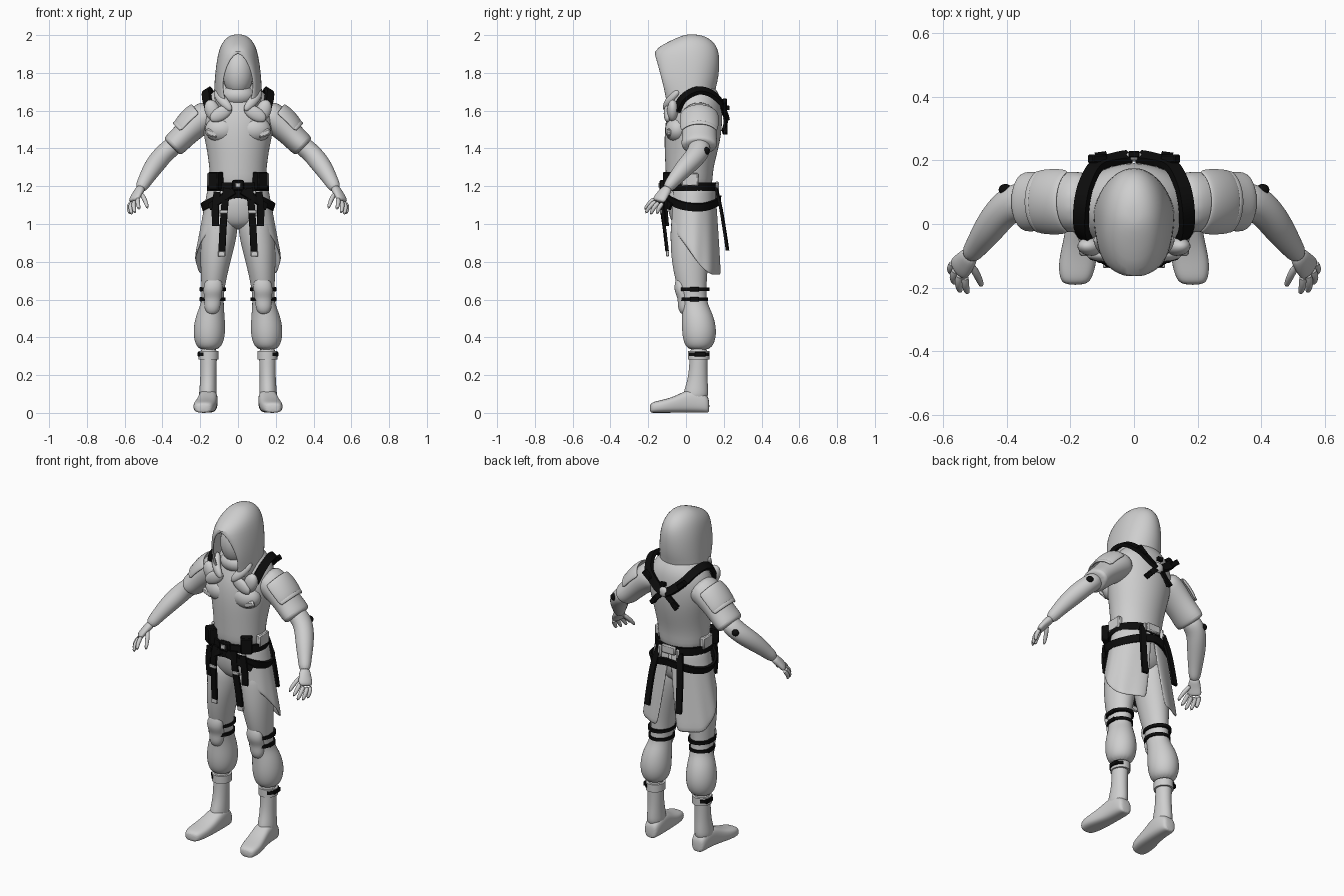
import bpy, bmesh
from math import sin, cos, pi, radians, copysign
from mathutils import Vector, Matrix

if "Cube" in bpy.data.objects:
    bpy.data.objects.remove(bpy.data.objects["Cube"])


def material(name, rgb):
    m = bpy.data.materials.new(name)
    m.use_nodes = True
    m.diffuse_color = (*rgb, 1)
    m.node_tree.nodes["Principled BSDF"].inputs["Base Color"].default_value = (*rgb, 1)
    return m


GREY = material("light grey cloth", (0.62, 0.62, 0.62))
BLACK = material("black strap", (0.004, 0.004, 0.004))
Y = Vector((0, 1, 0))


def finish(name, bm, mat, mirror=False, sub=0, thick=0, bevel=0):
    bmesh.ops.remove_doubles(bm, verts=bm.verts, dist=1e-5)
    bmesh.ops.recalc_face_normals(bm, faces=bm.faces)
    mesh = bpy.data.meshes.new(name)
    bm.to_mesh(mesh)
    bm.free()
    mesh.materials.append(mat)
    ob = bpy.data.objects.new(name, mesh)
    bpy.context.collection.objects.link(ob)
    bpy.ops.object.select_all(action="DESELECT")
    ob.select_set(True)
    bpy.context.view_layer.objects.active = ob
    bpy.ops.object.shade_smooth_by_angle(angle=radians(50))
    if thick:
        s = ob.modifiers.new("Thickness", "SOLIDIFY")
        s.thickness, s.offset = thick, 0
    if bevel:
        ob.modifiers.new("Bevel", "BEVEL").width = bevel
    if sub:
        s = ob.modifiers.new("Smooth", "SUBSURF")
        s.levels = s.render_levels = sub
    if mirror:
        ob.modifiers.new("Mirror", "MIRROR")
    return ob


def skin(name, rings, mat=GREY, closed=True, caps=True, **kw):
    """Join rings of points into a surface."""
    bm = bmesh.new()
    rows = [[bm.verts.new(p) for p in r] for r in rings]
    n = len(rows[0])
    for a, b in zip(rows, rows[1:]):
        for i in range(n if closed else n - 1):
            j = (i + 1) % n
            bm.faces.new((a[i], a[j], b[j], b[i]))
    if caps and closed:
        bm.faces.new(rows[0])
        bm.faces.new(rows[-1])
    return finish(name, bm, mat, **kw)


def oval(c, a, b, u=(1, 0, 0), v=(0, 1, 0), n=16, start=0, end=360, power=1):
    full = end - start == 360
    pts = []
    for i in range(n):
        t = radians(start + (end - start) * i / (n if full else n - 1))
        ca, sa = (copysign(abs(k) ** power, k) for k in (cos(t), sin(t)))
        pts.append(Vector(c) + Vector(u) * a * ca + Vector(v) * b * sa)
    return pts


def column(name, rows, **kw):
    """Upright loft; rows are x, y, z, half width, half depth."""
    return skin(name, [oval(r[:3], r[3], r[4]) for r in rows], sub=2, **kw)


def tangent(pts, i):
    return (pts[min(i + 1, len(pts) - 1)] - pts[max(i - 1, 0)]).normalized()


def tube(name, rows, mat=GREY, ref=Y, arc=(0, 360), sub=2, **kw):
    """Limb along a path; rows are x, y, z, radius along ref, radius across."""
    pts = [Vector(r[:3]) for r in rows]
    rings = []
    for i, r in enumerate(rows):
        t = tangent(pts, i)
        u = (ref - t * ref.dot(t)).normalized()
        rings.append(oval(pts[i], r[3], r[4], u, t.cross(u), 14, *arc))
    return skin(name, rings, mat, closed=arc[1] - arc[0] == 360, sub=sub, mirror=True, **kw)


def spline(pts, steps=5):
    pts = [Vector(p) for p in pts]
    p = [pts[0]] + pts + [pts[-1]]
    out = []
    for a, b, c, d in zip(p, p[1:], p[2:], p[3:]):
        for k in range(steps):
            t = k / steps
            out.append(b + (c - a) * t / 2 + (2 * a - 5 * b + 4 * c - d) * t * t / 2
                       + (3 * b - a - 3 * c + d) * t ** 3 / 2)
    return out + [pts[-1]]


def strap(name, pts, width, centre, mat=BLACK, thick=0.007, loop=False, mirror=True):
    """Flat strap facing away from a centre."""
    rings = []
    for i, p in enumerate(pts):
        t = (pts[1] - pts[-2]).normalized() if loop and i in (0, len(pts) - 1) else tangent(pts, i)
        n = p - Vector(centre)
        n = (n - t * n.dot(t)).normalized()
        w = t.cross(n) * width / 2
        n = n * thick
        rings.append([p + w + n, p - w + n, p - w - n, p + w - n])
    return skin(name, rings, mat, mirror=mirror, caps=not loop)


def belt(name, c, rx, ry, width, rise=lambda a: 0, mirror=False, mat=BLACK, arc=(0, 360)):
    angles = (radians(arc[0] + (arc[1] - arc[0]) * i / 36) for i in range(37))
    pts = [Vector((c[0] + rx * sin(a), c[1] + ry * cos(a), c[2] + rise(a))) for a in angles]
    return strap(name, pts, width, c, mat, loop=arc == (0, 360), mirror=mirror)


def box(name, c, size, mat=GREY, turn=0, axis="Y", mirror=True, bevel=0.006):
    bm = bmesh.new()
    bmesh.ops.create_cube(bm, size=1, matrix=Matrix.Translation(c)
                          @ Matrix.Rotation(radians(turn), 4, axis) @ Matrix.Diagonal((*size, 1)))
    return finish(name, bm, mat, mirror, bevel=bevel)


def ball(name, c, size, mat=GREY, turn=0, axis="Y", mirror=True):
    bm = bmesh.new()
    bmesh.ops.create_uvsphere(bm, u_segments=24, v_segments=14, radius=1,
                              matrix=Matrix.Translation(c) @ Matrix.Rotation(radians(turn), 4, axis)
                              @ Matrix.Diagonal((*size, 1)))
    return finish(name, bm, mat, mirror)


# Torso and pelvis
column("torso", [(0, .02, 1.15, .15, .125), (0, .015, 1.27, .152, .125), (0, .027, 1.38, .165, .143),
                 (0, .037, 1.48, .188, .155), (0, .045, 1.58, .2, .152), (0, .058, 1.66, .172, .132),
                 (0, .055, 1.71, .125, .11), (0, .04, 1.76, .08, .085)])
column("pelvis", [(0, .02, 1.2, .15, .12), (0, .025, 1.1, .168, .128), (0, .025, 1.02, .165, .112),
                  (0, .025, .97, .06, .07)])
ball("chest_muscle", (.085, -.045, 1.5), (.09, .066, .07))

# Head, mask and open hood
ball("face_mask", (0, -.025, 1.8), (.082, .085, .125), mirror=False)
ball("chin_collar", (0, -.02, 1.68), (.09, .075, .06), mirror=False)


def hood_ring(z, w, back, mid, front, edge):
    pts = []
    for i in range(-12, 13):
        a = abs(i) / 12
        if a <= .5:
            x, y = w * sin(a * pi), mid + (back - mid) * cos(a * pi)
        else:
            q = (a - .5) * pi
            x, y = edge + (w - edge) * cos(q), mid + (front - mid) * sin(q)
        pts.append((copysign(x, i), y, z))
    return pts


skin("hood", [hood_ring(*r) for r in [
    (1.6, .115, .15, .03, -.095, .055), (1.64, .125, .152, .03, -.1, .064), (1.69, .123, .145, .03, -.108, .074),
    (1.75, .12, .163, .03, -.122, .08), (1.81, .115, .172, .03, -.138, .067), (1.87, .107, .174, .03, -.154, .042),
    (1.915, .097, .168, .02, -.17, 0), (1.95, .084, .152, .02, -.115, 0), (1.982, .06, .118, .025, -.045, 0),
    (1.997, .03, .07, .03, -.005, 0), (1.999, 0, .03, .03, .03, 0)]], closed=False, thick=.01, sub=1)

# Cloth folds under the hood, lapels and chest tabs
tube("hood_fold", [(.115, -.035, 1.71, .02, .025), (.09, -.085, 1.66, .022, .028),
                   (.055, -.108, 1.625, .018, .024), (.035, -.112, 1.6, .008, .01)])
ball("lapel", (.09, -.098, 1.585), (.066, .02, .036), turn=32)
ball("lapel_edge", (.135, -.07, 1.6), (.04, .03, .06), turn=20)
box("chest_tab", (.14, -.09, 1.48), (.065, .022, .034), turn=-22, bevel=.008)

# Arms, sleeves and shoulder guards
tube("sleeve", [(.13, .065, 1.59, .095, .083), (.19, .07, 1.56, .1, .085), (.25, .07, 1.505, .094, .073),
                (.3, .071, 1.455, .094, .068), (.342, .07, 1.415, .1, .068), (.352, .07, 1.405, .08, .054)])
tube("forearm", [(.32, .075, 1.43, .06, .055), (.38, .07, 1.385, .062, .052), (.42, .035, 1.34, .056, .055),
                 (.46, -.02, 1.285, .05, .05), (.495, -.07, 1.225, .036, .038), (.52, -.105, 1.18, .03, .032)])
tube("shoulder_guard", [(.19, .07, 1.568, .1, .084), (.225, .07, 1.54, .105, .086), (.262, .07, 1.505, .103, .08),
                        (.285, .07, 1.48, .098, .072)], arc=(15, 165), thick=.012)
tube("sleeve_band", [(.27, .07, 1.49, .102, .082), (.288, .07, 1.472, .1, .079)], arc=(20, 160), thick=.012)
ball("elbow_stud", (.405, .108, 1.387), (.021, .018, .02), BLACK)

# Hands
tube("palm", [(.51, -.09, 1.195, .028, .026), (.53, -.118, 1.165, .036, .022), (.548, -.138, 1.135, .042, .02),
              (.555, -.147, 1.118, .036, .016)], ref=Vector((.6, .75, -.2)))
for label, root, mid, tip in [
        ("index", (.53, -.162, 1.138), (.532, -.195, 1.11), (.522, -.22, 1.075)),
        ("middle", (.548, -.155, 1.125), (.555, -.192, 1.095), (.545, -.215, 1.055)),
        ("ring", (.562, -.14, 1.118), (.572, -.172, 1.088), (.562, -.188, 1.048)),
        ("little", (.57, -.12, 1.115), (.58, -.145, 1.085), (.573, -.155, 1.052)),
        ("thumb", (.515, -.125, 1.165), (.49, -.165, 1.125), (.478, -.198, 1.08))]:
    tube(label + "_finger", [(*root, .013, .013), (*mid, .012, .012), (*tip, .009, .009)], sub=1)

# Legs and feet
column("trouser_leg", [(.085, .025, 1.08, .085, .105), (.098, .022, .95, .1, .107), (.116, .02, .83, .085, .102),
                       (.128, .025, .72, .07, .088), (.133, .035, .64, .06, .074), (.135, .045, .58, .06, .068),
                       (.147, .062, .52, .077, .084), (.152, .07, .44, .088, .095), (.153, .07, .37, .079, .085),
                       (.155, .068, .33, .048, .054)], mirror=True)
column("shin", [(.155, .068, .36, .048, .05), (.156, .066, .27, .044, .048), (.157, .062, .18, .043, .052),
                (.159, .054, .12, .047, .066), (.16, .048, .06, .05, .07)], mirror=True)
belt("trouser_cuff", (.155, .068, .305), .046, .05, .045, mirror=True, mat=GREY)
skin("foot", [oval((x, y, h / 2), w, h / 2, v=(0, 0, 1), power=.7) for x, y, w, h in [
    (.157, .124, .03, .07), (.157, .108, .045, .1), (.157, .05, .051, .13), (.16, 0, .053, .12),
    (.168, -.06, .057, .088), (.178, -.12, .061, .07), (.183, -.172, .052, .06), (.185, -.192, .034, .046)]],
    sub=2, mirror=True)
column("knee_pad", [(.126, -.035, .725, .022, .012), (.13, -.03, .69, .05, .03), (.133, -.028, .645, .052, .036),
                    (.134, -.01, .605, .045, .032), (.136, -.01, .56, .045, .036),
                    (.137, -.01, .52, .026, .018)], mirror=True)
for z, rx, ry in [(.655, .064, .08), (.602, .062, .072)]:
    belt("knee_strap", (.134, .038, z), rx, ry, .018, mirror=True)
    box("knee_buckle", (.196, .045, z), (.014, .05, .024), BLACK, bevel=.003)
belt("ankle_strap", (.155, .068, .31), .05, .054, .02, mirror=True, arc=(25, 150))
box("ankle_buckle", (.205, .075, .31), (.018, .06, .024), BLACK, bevel=.003)

# Split coat skirt, longer at the back
rings = []
for k in range(9):
    ring = []
    for i in range(17):
        s = min(max((i / 16 * 140 - 32) / 108, 0), 1)
        hem = .73 + .235 * s * s * (3 - 2 * s)
        z = 1.19 + (hem - 1.19) * k / 8
        d = (1.19 - z) / .4
        a = radians(1 + 13 * d + (144 - 13 * d) * i / 16)
        r = 1 + .02 * d * sin(i * 1.6)
        ring.append((r * (.156 + .073 * d) * sin(a), .033 + r * (.118 + .032 * d) * cos(a), z))
    rings.append(ring)
skin("coat_skirt", rings, closed=False, thick=.01, sub=1, mirror=True)

# Waist belts, pouches and hanging straps
belt("waist_belt", (0, .02, 1.197), .158, .136, .045)
belt("hip_belt", (0, .028, 1.15), .186, .15, .042,
     lambda a: -.06 * abs(sin(a)) ** 1.5 + (.01 if cos(a) < 0 else -.02) * abs(cos(a)))
box("belt_buckle", (0, -.125, 1.205), (.065, .03, .055), BLACK, mirror=False)
box("buckle_plate", (0, -.141, 1.205), (.026, .008, .024), GREY, mirror=False, bevel=.002)
box("belt_pouch", (.117, -.085, 1.228), (.066, .055, .095), BLACK, turn=35, axis="Z")
box("side_pouch", (.15, .02, 1.235), (.03, .09, .07), GREY)
box("back_clasp", (0, .165, 1.2), (.09, .02, .05), GREY, mirror=False)
box("back_loop", (.06, .165, 1.17), (.02, .018, .09), GREY)
strap("front_strap", spline([(.06, -.125, 1.19), (.07, -.13, 1.1), (.08, -.112, .96), (.085, -.1, .855)]),
      .036, (0, .5, 1))
box("strap_end", (.087, -.098, .842), (.04, .016, .03), GREY, bevel=.004)
box("strap_slider", (.076, -.132, 1.065), (.044, .012, .02), GREY, bevel=.003)
strap("outer_strap", spline([(.11, -.112, 1.17), (.12, -.108, 1.08), (.118, -.1, .99)]), .036, (0, .5, 1))
strap("cross_strap", spline([(.02, -.135, 1.175), (.09, -.12, 1.13), (.15, -.08, 1.09)]), .035, (0, .05, 1.1))
strap("back_strap", spline([(.07, .16, 1.19), (.09, .185, 1.08), (.1, .205, .96), (.105, .22, .86)]),
      .036, (0, -.5, 1))

# Back harness
strap("shoulder_strap", spline([(.148, -.05, 1.6), (.165, -.015, 1.665), (.165, .055, 1.705), (.15, .125, 1.695),
                                (.115, .185, 1.645), (.055, .205, 1.59), (.015, .212, 1.565)]),
      .046, (0, .05, 1.45), thick=.011)
strap("lower_harness", spline([(.01, .212, 1.56), (.05, .208, 1.52), (.08, .198, 1.485)]), .03, (0, .0, 1.5))
ball("harness_hub", (0, .212, 1.565), (.03, .016, .03), mirror=False)
box("harness_clip", (.115, .205, 1.635), (.06, .026, .03), BLACK, turn=-40, bevel=.004)
box("harness_end", (.07, .21, 1.495), (.045, .022, .026), BLACK, turn=45, bevel=.004)
box("hub_block", (0, .22, 1.615), (.035, .02, .025), BLACK, mirror=False, bevel=.003)
